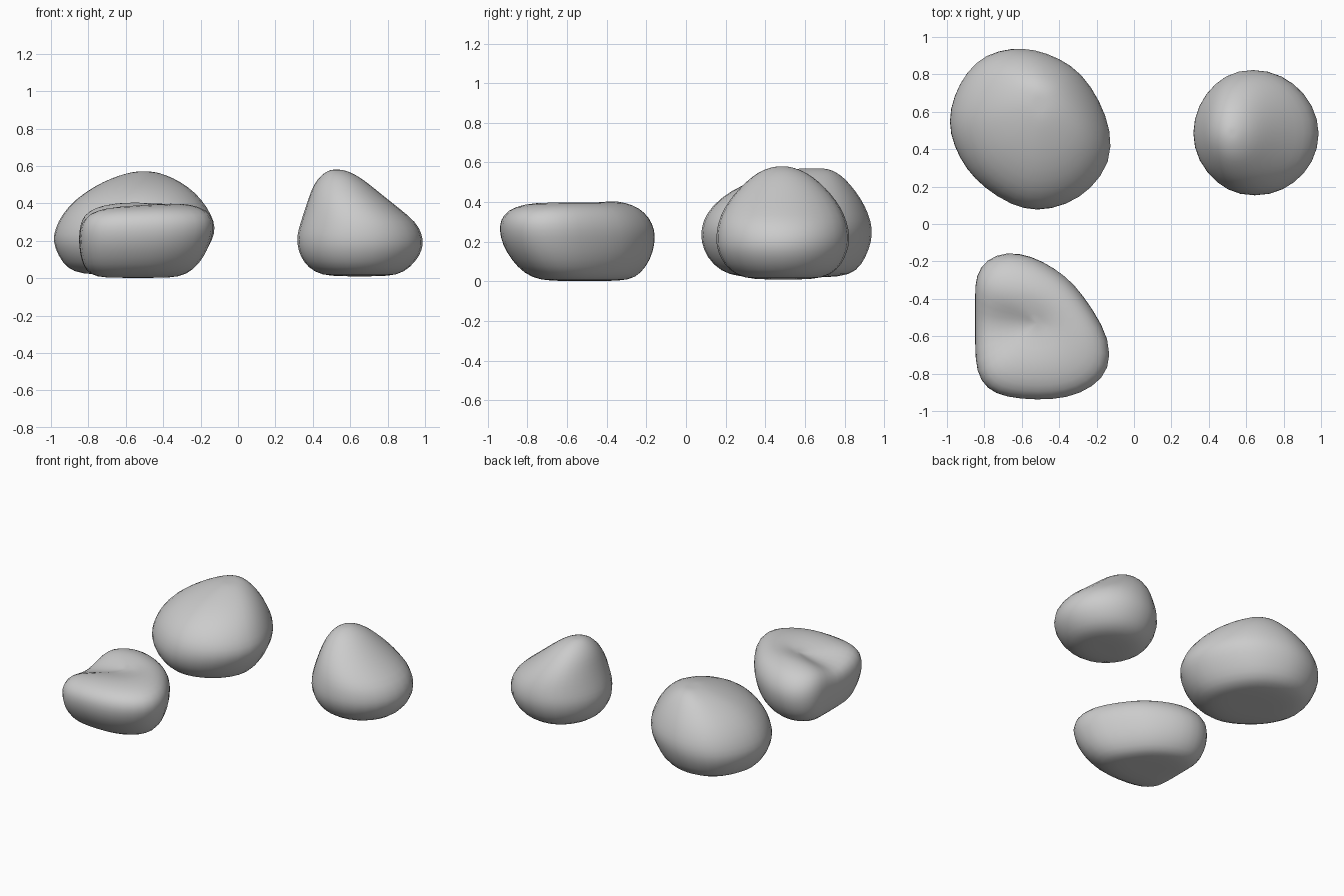
import bpy, bmesh, math


def rock(name, outline, rings, bend=None):
    """Loft a plan outline through levels (z, x_min, x_max, y_min, y_max)."""
    xs, ys = [p[0] for p in outline], [p[1] for p in outline]
    ax, bx, ay, by = min(xs), max(xs), min(ys), max(ys)
    bm = bmesh.new()

    def vert(x, y, z):
        return bm.verts.new((x, y, z + (bend(x, y, z) if bend else 0)))

    loops = []
    for z, x0, x1, y0, y1 in rings:
        loops.append([vert(x0 + (x - ax) / (bx - ax) * (x1 - x0),
                           y0 + (y - ay) / (by - ay) * (y1 - y0), z)
                      for x, y in outline])
    n = len(outline)
    for a, b in zip(loops, loops[1:]):
        for i in range(n):
            j = (i + 1) % n
            bm.faces.new((a[i], a[j], b[j], b[i]))
    # close both ends with a fan
    for loop, r in ((loops[0], rings[0]), (loops[-1], rings[-1])):
        c = vert((r[1] + r[2]) / 2, (r[3] + r[4]) / 2, r[0])
        for i in range(n):
            bm.faces.new((loop[i], loop[(i + 1) % n], c))
    bmesh.ops.recalc_face_normals(bm, faces=bm.faces)
    for f in bm.faces:
        f.smooth = True
    me = bpy.data.meshes.new(name)
    bm.to_mesh(me)
    bm.free()
    ob = bpy.data.objects.new(name, me)
    bpy.context.collection.objects.link(ob)
    ob.modifiers.new("smooth", 'SUBSURF').levels = 1
    ob.modifiers["smooth"].render_levels = 1
    return ob


# large domed rock at the back left
rock("large_rock",
     [(-1, .55), (-.97, .69), (-.9, .82), (-.8, .91), (-.66, .945), (-.54, .94),
      (-.4, .89), (-.28, .81), (-.18, .66), (-.12, .5), (-.12, .33), (-.23, .18),
      (-.36, .1), (-.52, .065), (-.66, .1), (-.8, .19), (-.9, .29), (-.97, .42)],
     [(.02, -.72, -.42, .4, .64), (.022, -.84, -.31, .26, .78), (.05, -.92, -.24, .165, .865),
      (.12, -.97, -.18, .095, .91), (.2, -1.002, -.135, .064, .94), (.27, -.985, -.115, .065, .944),
      (.34, -.95, -.14, .09, .925), (.42, -.88, -.19, .16, .885), (.49, -.775, -.265, .28, .83),
      (.535, -.68, -.345, .41, .785), (.56, -.6, -.41, .51, .74), (.57, -.55, -.46, .57, .7)])

# peaked rock on the right
rock("peaked_rock",
     [(.305, .49), (.34, .64), (.43, .76), (.55, .83), (.72, .83), (.86, .76), (.96, .64),
      (1, .49), (.96, .33), (.86, .22), (.73, .155), (.56, .155), (.44, .22), (.34, .34)],
     [(.01, .55, .75, .4, .58), (.015, .44, .86, .29, .69), (.055, .365, .93, .215, .765),
      (.12, .32, .985, .17, .805), (.18, .305, 1.005, .15, .825), (.235, .305, .997, .15, .828),
      (.3, .325, .965, .16, .815), (.37, .35, .875, .19, .785), (.44, .375, .785, .24, .735),
      (.5, .4, .71, .3, .675), (.55, .44, .64, .36, .61), (.575, .48, .58, .425, .54),
      (.58, .505, .55, .46, .51)])


# low rock at the front, with a groove in its top running in from the left
def groove(x, y, z):
    w = (max(z, 0) / .42) ** 2
    fade = min(1, max(0, (-.3 - x) / .4))
    front = min(1, max(0, (-.5 - y) / .4))
    left = min(1, max(0, (-.4 - x) / .4))
    dip = math.exp(-((y + .56) / .13) ** 2)
    return -w * (.09 * dip * fade + .03 * front * (.4 + .6 * left))


rock("grooved_rock",
     [(-.848, -.27), (-.79, -.18), (-.68, -.14), (-.55, -.16), (-.42, -.23), (-.32, -.31),
      (-.22, -.45), (-.13, -.61), (-.13, -.77), (-.22, -.87), (-.36, -.93), (-.52, -.94),
      (-.69, -.925), (-.79, -.88), (-.845, -.79), (-.85, -.65), (-.85, -.5), (-.85, -.38)],
     [(.002, -.65, -.42, -.62, -.4), (.005, -.76, -.31, -.74, -.28), (.04, -.815, -.24, -.82, -.22),
      (.11, -.84, -.18, -.885, -.17), (.19, -.85, -.145, -.93, -.147), (.26, -.85, -.125, -.945, -.147),
      (.32, -.838, -.13, -.94, -.175), (.37, -.805, -.165, -.905, -.225), (.4, -.74, -.25, -.83, -.3),
      (.415, -.66, -.36, -.72, -.37), (.42, -.59, -.44, -.61, -.45)],
     groove)
